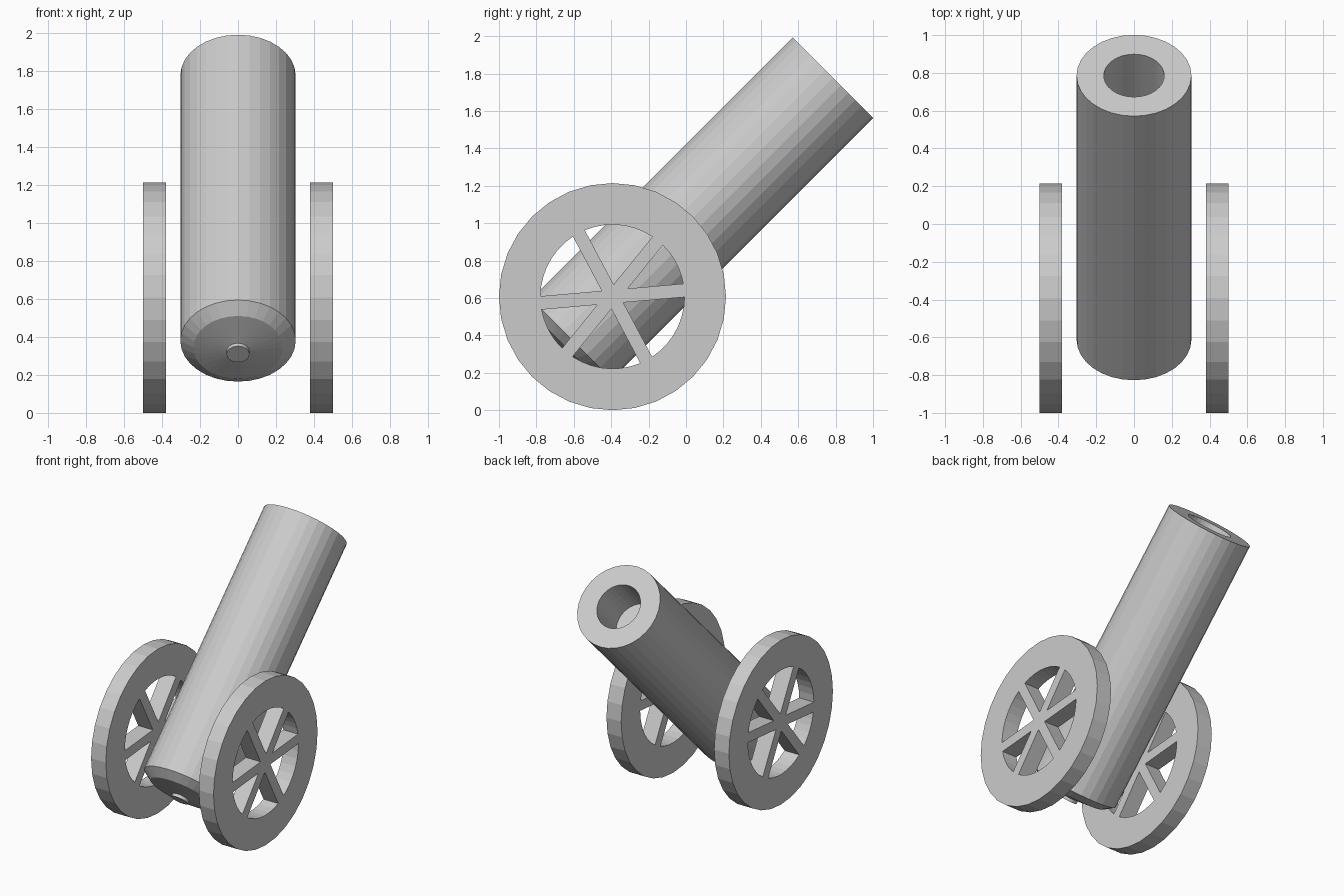
import bpy, bmesh
from math import sin, cos, asin, pi, radians

if "Cube" in bpy.data.objects:
    bpy.data.objects.remove(bpy.data.objects["Cube"])

SEG = 32


def lathe(name, profile, seg=SEG):
    """Revolve (radius, height) points about z; radius 0 closes the ends."""
    bm = bmesh.new()
    verts = [bm.verts.new((r, 0, z)) for r, z in profile]
    edges = [bm.edges.new(p) for p in zip(verts, verts[1:])]
    bmesh.ops.spin(bm, geom=verts + edges, cent=(0, 0, 0), axis=(0, 0, 1),
                   angle=2 * pi, steps=seg, use_duplicate=False)
    bmesh.ops.remove_doubles(bm, verts=bm.verts, dist=1e-4)
    bmesh.ops.recalc_face_normals(bm, faces=bm.faces)
    mesh = bpy.data.meshes.new(name)
    bm.to_mesh(mesh)
    bm.free()
    ob = bpy.data.objects.new(name, mesh)
    bpy.context.collection.objects.link(ob)
    return ob


def polar(r, a):
    return r * cos(a), r * sin(a)


def add_loop(curve, points):
    s = curve.splines.new('POLY')
    s.points.add(len(points) - 1)
    for p, (x, y) in zip(s.points, points):
        p.co = (x, y, 0, 1)
    s.use_cyclic_u = True


# Barrel: breech button, shallow cone, chamfer, tube, muzzle and bore
L = 1.977
barrel = lathe("barrel", [
    (0, -0.10), (0.06, -0.10), (0.06, -0.078), (0.235, -0.05), (0.304, 0),
    (0.304, L), (0.16, L), (0.16, L - 0.32), (0, L - 0.32)])
barrel.rotation_euler = (radians(-45), 0, 0)
barrel.location = (0, -0.612, 0.38)

# Wheel outline: round rim with six gaps left between unevenly set spokes
R, HOLE, HALF = 0.607, 0.385, 0.036
curve = bpy.data.curves.new("wheel_outline", 'CURVE')
curve.dimensions = '2D'
curve.fill_mode = 'BOTH'
curve.extrude = 0.06
add_loop(curve, [polar(R, 2 * pi * i / SEG) for i in range(SEG)])
spokes = [radians(a) for a in (5, 51, 118, 185, 231, 298, 365)]
inset = asin(HALF / HOLE)
for a, b in zip(spokes, spokes[1:]):
    n = 5 if b - a < 1 else 7
    start, end = a + inset, b - inset
    apex = polar(HALF / sin((b - a) / 2), (a + b) / 2)
    add_loop(curve, [apex] + [polar(HOLE, start + (end - start) * i / n)
                              for i in range(n + 1)])
outline = bpy.data.objects.new("wheel_outline", curve)
bpy.context.collection.objects.link(outline)
bpy.context.view_layer.update()
wheel_mesh = bpy.data.meshes.new_from_object(
    outline.evaluated_get(bpy.context.evaluated_depsgraph_get()))
bpy.data.objects.remove(outline)

# Weld the extruded faces and keep them flat
bm = bmesh.new()
bm.from_mesh(wheel_mesh)
bmesh.ops.remove_doubles(bm, verts=bm.verts, dist=1e-4)
bmesh.ops.recalc_face_normals(bm, faces=bm.faces)
for f in bm.faces:
    f.smooth = False
bm.to_mesh(wheel_mesh)
bm.free()

# One wheel each side of the barrel, outline x -> y and y -> z
for name, x in (("left_wheel", -0.44), ("right_wheel", 0.44)):
    wheel = bpy.data.objects.new(name, wheel_mesh)
    wheel.rotation_euler = (pi / 2, 0, pi / 2)
    wheel.location = (x, -0.393, R)
    bpy.context.collection.objects.link(wheel)
